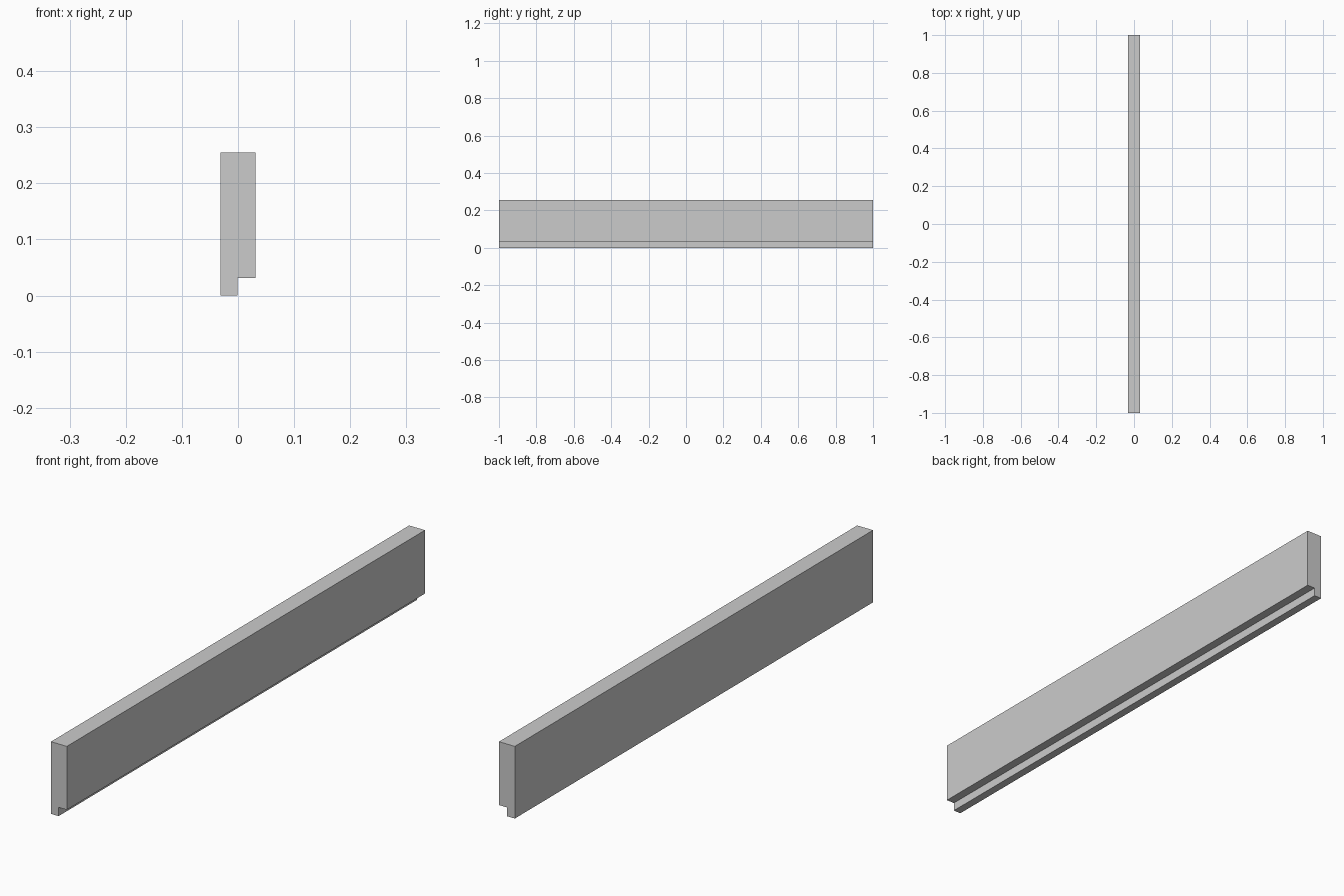
import bpy
import bmesh

if "Cube" in bpy.data.objects:
    bpy.data.objects.remove(bpy.data.objects["Cube"])

# Cross-section of the rebated board in x, z
profile = [(-0.031, 0), (-0.001, 0), (-0.001, 0.031),
           (0.031, 0.031), (0.031, 0.255), (-0.031, 0.255)]

# Extrude the section along y
bm = bmesh.new()
face = bm.faces.new([bm.verts.new((x, -1, z)) for x, z in profile])
ext = bmesh.ops.extrude_face_region(bm, geom=[face])
moved = [g for g in ext["geom"] if isinstance(g, bmesh.types.BMVert)]
bmesh.ops.translate(bm, vec=(0, 2, 0), verts=moved)
bmesh.ops.recalc_face_normals(bm, faces=bm.faces)

# Rebated board
mesh = bpy.data.meshes.new("rebated_board")
bm.to_mesh(mesh)
bm.free()
bpy.context.collection.objects.link(bpy.data.objects.new("rebated_board", mesh))
